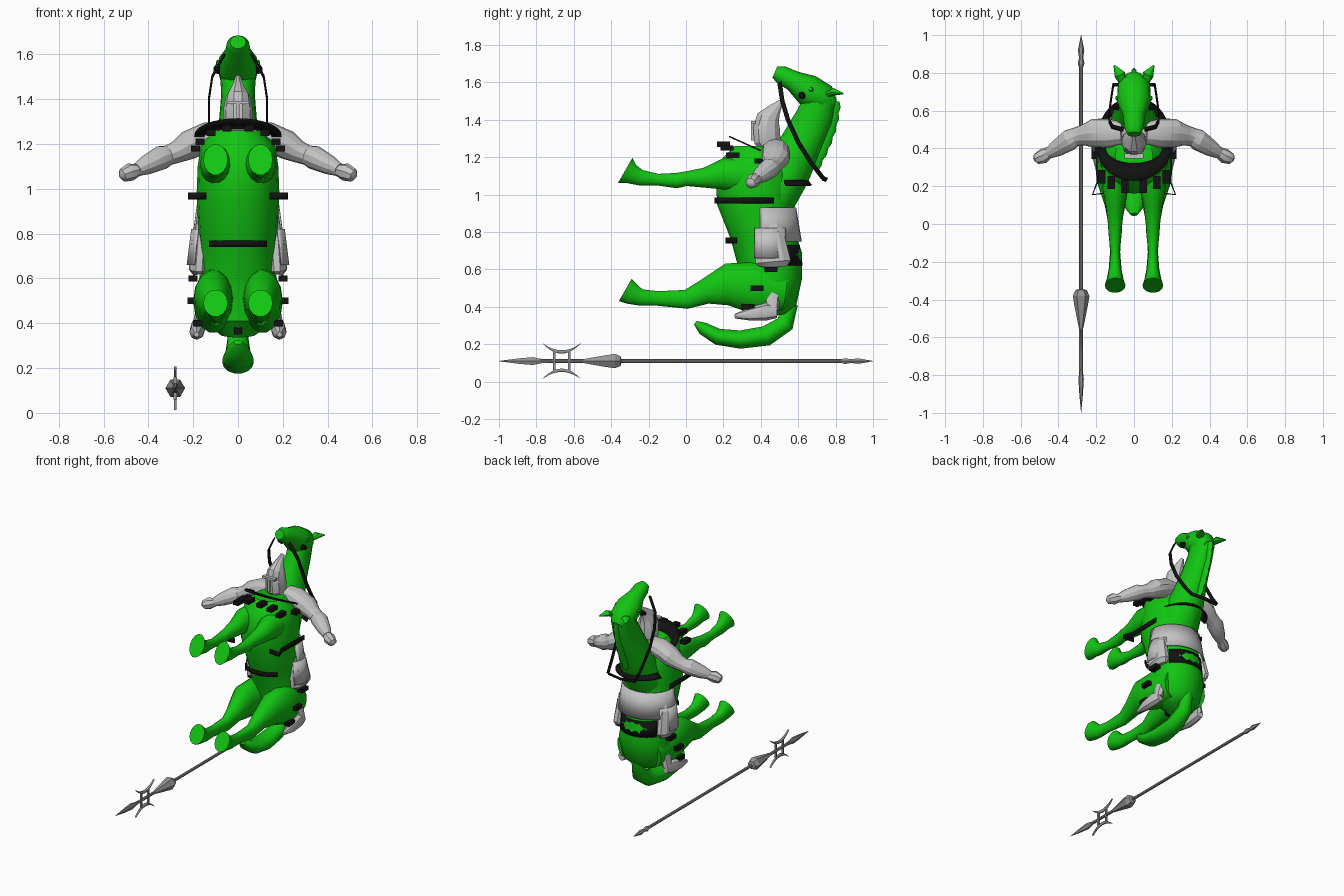
import bpy, bmesh, math
from mathutils import Vector

cube = bpy.data.objects.get("Cube")
if cube:
    bpy.data.objects.remove(cube, do_unlink=True)


def material(name, colour):
    mat = bpy.data.materials.new(name)
    mat.use_nodes = True
    mat.diffuse_color = (*colour, 1)
    mat.node_tree.nodes["Principled BSDF"].inputs["Base Color"].default_value = (*colour, 1)
    return mat


GREEN = material("horse green", (.006, .56, .006))
PLATE = material("light armour grey", (.55, .55, .55))
STEEL = material("lance steel", (.3, .3, .3))
BLACK = material("leather black", (.006, .006, .006))


def finish(name, bm, mat, mirror=False, thick=0, angle=40):
    """Turn a bmesh into a shaded object, optionally mirrored or thickened."""
    bmesh.ops.recalc_face_normals(bm, faces=bm.faces)
    mesh = bpy.data.meshes.new(name)
    bm.to_mesh(mesh)
    bm.free()
    obj = bpy.data.objects.new(name, mesh)
    bpy.context.collection.objects.link(obj)
    mesh.materials.append(mat)
    if thick:
        solid = obj.modifiers.new("Thickness", "SOLIDIFY")
        solid.thickness, solid.offset = thick, 0
    if mirror:
        obj.modifiers.new("Mirror", "MIRROR").use_clip = False
    bpy.ops.object.select_all(action="DESELECT")
    obj.select_set(True)
    bpy.context.view_layer.objects.active = obj
    bpy.ops.object.shade_smooth_by_angle(angle=math.radians(angle))
    return obj


def loft(name, stations, mat, mirror=False, sides=14, ref=(1, 0, 0), angle=40):
    """Skin elliptical rings; each station is x, y, z, radius along ref, other radius."""
    bm = bmesh.new()
    points = [Vector(s[:3]) for s in stations]
    rings = []
    for i, s in enumerate(stations):
        tangent = (points[min(i + 1, len(points) - 1)] - points[max(i - 1, 0)]).normalized()
        u = Vector(ref)
        u = (u - tangent * u.dot(tangent)).normalized()
        v = tangent.cross(u)
        turns = [math.tau * k / sides for k in range(sides)]
        rings.append([bm.verts.new(points[i] + u * s[3] * math.cos(a) + v * s[4] * math.sin(a))
                      for a in turns])
    for a, b in zip(rings, rings[1:]):
        for k in range(sides):
            n = (k + 1) % sides
            bm.faces.new((a[k], a[n], b[n], b[k]))
    bm.faces.new(rings[0])
    bm.faces.new(rings[-1])
    return finish(name, bm, mat, mirror, angle=angle)


def strip(name, first, second, mat, mirror=False, thick=.008):
    """Bridge two edge paths into a thin sheet."""
    bm = bmesh.new()
    a = [bm.verts.new(p) for p in first]
    b = [bm.verts.new(p) for p in second]
    for i in range(len(a) - 1):
        bm.faces.new((a[i], a[i + 1], b[i + 1], b[i]))
    return finish(name, bm, mat, mirror, thick)


def arc(name, top, bottom, cy, span, mat, tilt=0, mirror=False):
    """Wrap-around sheet; top and bottom are z, x radius, y radius."""
    def edge(z, rx, ry):
        for i in range(17):
            a = math.radians(span[0] + (span[1] - span[0]) * i / 16)
            dy = ry * math.sin(a)
            yield rx * math.cos(a), cy + dy, z + tilt * dy
    return strip(name, list(edge(*top)), list(edge(*bottom)), mat, mirror)


def ribbon(name, path, width, mat, mirror=False):
    w = Vector(width) / 2
    return strip(name, [Vector(p) - w for p in path], [Vector(p) + w for p in path], mat, mirror)


def block(name, centre, size, mat, mirror=False):
    bm = bmesh.new()
    bmesh.ops.create_cube(bm, size=1)
    bmesh.ops.scale(bm, vec=size, verts=bm.verts)
    bmesh.ops.translate(bm, vec=centre, verts=bm.verts)
    return finish(name, bm, mat, mirror)


# Horse body, neck and head
loft("horse_body", [
    (0, .46, .35, .08, .08), (0, .45, .41, .16, .14), (0, .46, .55, .185, .16),
    (0, .45, .65, .16, .175), (0, .405, .8, .175, .17), (0, .37, .97, .185, .205),
    (0, .37, 1.1, .18, .21), (0, .36, 1.2, .165, .17), (0, .36, 1.26, .1, .1)], GREEN, sides=20)
loft("horse_neck", [
    (0, .44, .95, .15, .13), (0, .54, 1.12, .125, .125), (0, .63, 1.3, .085, .11),
    (0, .69, 1.42, .075, .1), (0, .72, 1.52, .08, .085)], GREEN, sides=16)
loft("horse_head", [
    (0, .79, 1.48, .04, .03), (0, .74, 1.51, .085, .08), (0, .65, 1.56, .09, .085),
    (0, .57, 1.61, .057, .055), (0, .51, 1.64, .052, .05), (0, .475, 1.655, .035, .032)],
    GREEN, sides=16)
loft("horse_ear", [(.05, .74, 1.53, .02, .015), (.075, .79, 1.55, .03, .02),
                   (.105, .84, 1.54, .004, .004)], GREEN, True, 8)
loft("horse_eye", [(.07, .67, 1.56, .02, .02), (.096, .665, 1.565, .01, .01)],
     GREEN, True, 8, (0, 1, 0))

# Scalloped mane along the back of the neck
loft("horse_mane", [(0, .67 + .115 * math.sin(i / 12 * math.pi / 2), 1.14 + .03 * i,
                     .018, .035 + .008 * (i % 2)) for i in range(13)], GREEN, sides=8)

# Legs with flared hooves
loft("horse_front_leg", [
    (.09, .35, 1.1, .08, .1), (.1, .2, 1.11, .07, .085), (.1, .1, 1.09, .05, .055),
    (.1, 0, 1.085, .038, .04), (.1, -.05, 1.075, .035, .042), (.1, -.15, 1.08, .025, .032),
    (.1, -.24, 1.09, .033, .043), (.1, -.29, 1.11, .042, .055), (.1, -.325, 1.13, .055, .08)],
    GREEN, True)
loft("horse_hind_leg", [
    (.1, .53, .48, .075, .1), (.11, .38, .5, .09, .145), (.11, .22, .52, .085, .115),
    (.1, .1, .48, .055, .068), (.1, 0, .44, .035, .052), (.1, -.15, .445, .027, .04),
    (.1, -.24, .45, .034, .045), (.1, -.29, .47, .044, .06), (.1, -.325, .49, .055, .07)],
    GREEN, True)
loft("horse_tail", [
    (0, .56, .42, .035, .04), (0, .53, .31, .05, .05), (0, .43, .245, .06, .055),
    (0, .29, .225, .07, .05), (0, .17, .24, .07, .045), (0, .09, .285, .05, .035),
    (0, .05, .315, .02, .012)], GREEN)

# Rider torso, helmet and limbs
loft("rider_torso", [(0, .45, .7, .12, .1), (0, .46, 1, .11, .08), (0, .46, 1.2, .13, .085),
                     (0, .46, 1.27, .08, .06)], PLATE)
loft("rider_helmet", [
    (0, .455, 1.25, .055, .055), (0, .435, 1.29, .068, .075), (0, .43, 1.36, .065, .075),
    (0, .44, 1.41, .055, .065), (0, .47, 1.45, .03, .04), (0, .51, 1.5, .012, .012)],
    PLATE, sides=10, angle=25)
block("helmet_brow", (0, .36, 1.385), (.1, .025, .015), PLATE)
block("helmet_nose_guard", (0, .357, 1.34), (.015, .02, .1), PLATE)
loft("rider_arm", [
    (.06, .48, 1.25, .06, .05), (.13, .48, 1.235, .075, .065), (.22, .48, 1.195, .075, .065),
    (.27, .47, 1.165, .055, .05), (.31, .46, 1.15, .05, .045), (.34, .445, 1.14, .058, .054),
    (.41, .4, 1.105, .045, .043), (.45, .375, 1.085, .03, .03)],
    PLATE, True, 12, (0, 1, 0), 25)
loft("rider_hand", [(.44, .385, 1.085, .028, .025), (.48, .36, 1.075, .04, .04),
                    (.515, .345, 1.06, .03, .03), (.525, .34, 1.055, .012, .012)],
     PLATE, True, 8, (0, 1, 0))
loft("rider_thigh", [(.15, .45, .88, .03, .05), (.165, .45, .78, .045, .08),
                     (.175, .465, .64, .045, .1), (.17, .465, .62, .03, .08)],
     PLATE, True, 10, angle=25)
loft("rider_shin", [(.13, .46, .64, .04, .05), (.14, .46, .5, .04, .05),
                    (.175, .46, .38, .03, .035)], PLATE, True, 8)
loft("rider_boot", [(.175, .485, .375, .025, .035), (.18, .43, .375, .034, .047),
                    (.185, .34, .36, .032, .034), (.185, .26, .35, .012, .012)],
     PLATE, True, 8)
arc("rider_skirt", (.93, .18, .165), (.75, .205, .195), .42, (-8, 188), PLATE)
arc("skirt_side", (.82, .205, .14), (.66, .225, .15), .44, (-30, 40), PLATE, mirror=True)

# Leather tack
arc("chest_collar", (1.235, .15, .08), (1.235, .195, .17), .4, (180, 360), BLACK, -.45)
arc("neck_band", (1.075, .15, .19), (1.05, .19, .21), .46, (20, 160), BLACK)
arc("saddle_back", (.73, .17, .17), (.62, .175, .185), .435, (35, 145), BLACK)
arc("belly_girth", (.77, .18, .19), (.74, .18, .19), .405, (225, 315), BLACK)
ribbon("side_strap", [(.2, .47, .968), (.197, .3, .968), (.195, .22, .968),
                      (.22, .155, .968), (.14, .165, .968)], (0, 0, .032), BLACK, True)
ribbon("rein", [(.06, .5, 1.6), (.115, .515, 1.5), (.13, .545, 1.4), (.13, .6, 1.28),
                (.12, .67, 1.17), (.11, .735, 1.085)], (0, .022, .01), BLACK, True)
ribbon("rein_join", [(-.11, .735, 1.085), (0, .75, 1.08), (.11, .735, 1.085)],
       (0, .012, .02), BLACK)
for x, y, z in [(.2, .455, .6), (.205, .38, .5), (.18, .33, .4), (.17, .25, 1.21),
                (.19, .4, 1.18), (.05, .2, 1.27), (.12, .22, 1.25)]:
    block("strap_buckle", (x, y, z), (.04, .07, .028), BLACK, True)
block("tail_buckle", (0, .37, .365), (.035, .06, .03), BLACK)
loft("bridle_boss", [(.08, .62, 1.53, .02, .02), (.11, .62, 1.53, .012, .012)],
     BLACK, True, 8, (0, 1, 0))

# Lance: shaft, blades and hand guard share one axis
LX, LZ = -.28, .11


def lance_part(name, profile, sides=8, flat=1):
    loft(name, [(LX, y, LZ, r * flat, r) for y, r in profile], STEEL, sides=sides, angle=25)


lance_part("lance_shaft", [(-.8, .01), (.9, .01)])
lance_part("lance_tip", [(-1, .001), (-.9, .016), (-.82, .024), (-.77, .013), (-.74, .012)], 6, .6)
lance_part("lance_guard", [(-.55, .012), (-.5, .022), (-.43, .036), (-.38, .044),
                           (-.35, .03), (-.345, .012)], 6)
lance_part("lance_butt", [(.83, .011), (.85, .018), (.88, .011), (.92, .017), (1, .001)], 6)

# Paired crescent blades on struts
for side in (1, -1):
    outer, inner = [], []
    for i in range(13):
        t = i / 6 - 1
        y = -.665 + .105 * t
        outer.append((LX, y, LZ + side * (.04 + .058 * t * t)))
        inner.append((LX, y, LZ + side * (.058 + .04 * t * t)))
    strip("crescent_blade", outer, inner, STEEL, thick=.012)
for y in (-.705, -.625):
    block("crescent_strut", (LX, y, LZ), (.014, .013, .1), STEEL)
